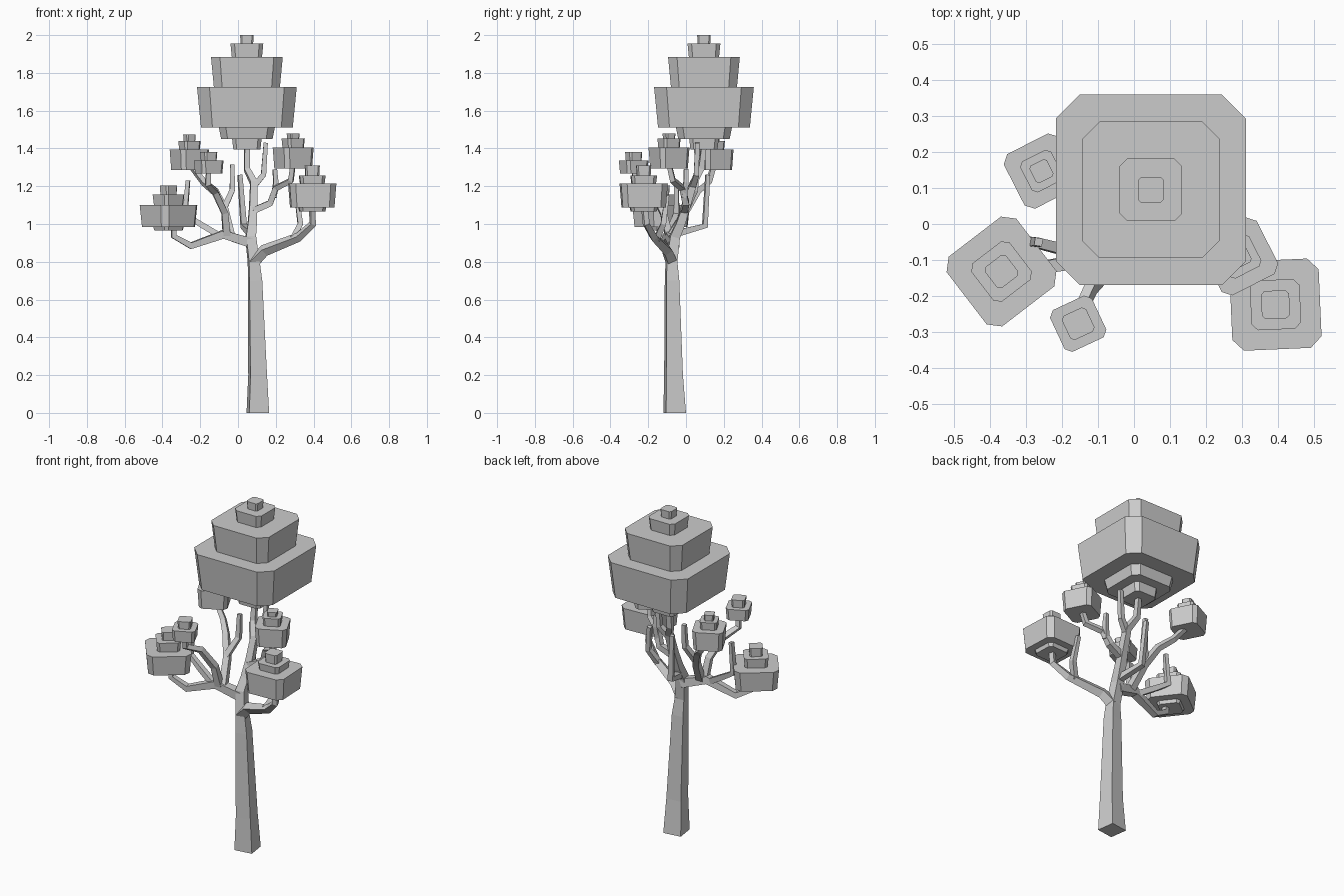
import bpy, bmesh, math
from mathutils import Vector, Matrix


def finish(name, bm):
    bmesh.ops.recalc_face_normals(bm, faces=bm.faces)
    me = bpy.data.meshes.new(name)
    bm.to_mesh(me)
    bm.free()
    ob = bpy.data.objects.new(name, me)
    bpy.context.collection.objects.link(ob)
    return ob


def skin(bm, rings):
    """Join rings of points into a closed, capped tube."""
    rings = [[bm.verts.new(p) for p in r] for r in rings]
    n = len(rings[0])
    for a, b in zip(rings, rings[1:]):
        for i in range(n):
            j = (i + 1) % n
            bm.faces.new((a[i], a[j], b[j], b[i]))
    bm.faces.new(rings[0][::-1])
    bm.faces.new(rings[-1])


def limb(name, pts):
    """Four-sided tapering branch through (x, y, z, half width) points."""
    bm = bmesh.new()
    P = [Vector(p[:3]) for p in pts]
    dirs = [(b - a).normalized() for a, b in zip(P, P[1:])]
    side = Vector((math.cos(math.radians(8)), math.sin(math.radians(8)), 0))
    if abs(side.dot(dirs[0])) > 0.8:
        side = Vector((0, 1, 0))
    rings = []
    for i, p in enumerate(P):
        t = (dirs[max(i - 1, 0)] + dirs[min(i, len(dirs) - 1)]).normalized()
        if i == 0 and p.z == 0:
            t = Vector((0, 0, 1))
        side = (side - t * side.dot(t)).normalized()
        up, r = t.cross(side), pts[i][3]
        rings.append([p + (side * a + up * b) * r
                      for a, b in ((-1, -1), (1, -1), (1, 1), (-1, 1))])
    skin(bm, rings)
    finish(name, bm)


def crown(name, x, y, angle, tiers):
    """Stack of flared, corner-cut square blocks: (bottom z, top z, half width)."""
    bm = bmesh.new()
    rot = Matrix.Rotation(math.radians(angle), 3, 'Z')
    for z0, z1, h in tiers:
        rings = []
        for z, s in ((z0, h * 0.92), (z1, h)):
            c = s * 0.75
            rings.append([rot @ Vector((a, b, 0)) + Vector((x, y, z)) for a, b in
                          ((s, -c), (s, c), (c, s), (-c, s),
                           (-s, c), (-s, -c), (-c, -s), (c, -s))])
        skin(bm, rings)
    finish(name, bm)


# Trunk and central leader
limb("trunk", [(.105, -.06, 0, .053), (.104, -.066, .2, .044), (.09, -.074, .7, .034),
               (.083, -.077, .8, .028), (.067, -.06, .93, .026), (.075, -.03, 1.0, .023),
               (.08, 0, 1.09, .02), (.083, .04, 1.22, .018), (.047, .08, 1.29, .015),
               (.047, .095, 1.42, .013)])
limb("leader_fork", [(.083, .035, 1.2, .016), (.135, .055, 1.26, .014), (.147, .06, 1.43, .011)])

# Right-hand branches
limb("lower_right_branch", [(.08, -.077, .8, .026), (.14, -.1, .86, .023), (.32, -.17, .93, .018),
                            (.395, -.21, 1.0, .015), (.393, -.222, 1.1, .013)])
limb("lower_right_fork", [(.29, -.155, .92, .016), (.33, -.12, 1.0, .014), (.31, -.1, 1.15, .011)])
limb("upper_right_branch", [(.08, -.01, 1.07, .018), (.17, 0, 1.11, .017), (.2, -.02, 1.19, .015),
                            (.28, -.07, 1.23, .014), (.292, -.09, 1.32, .012)])
limb("upper_right_fork", [(.19, -.01, 1.14, .014), (.2, 0, 1.22, .013), (.195, 0, 1.29, .011)])

# Left-hand branches
limb("lower_left_branch", [(.068, -.06, .9, .026), (-.08, -.09, .945, .022), (-.25, -.12, .885, .017),
                           (-.34, -.14, .935, .014), (-.34, -.14, 1.0, .013)])
limb("lower_left_fork", [(-.1, -.09, .94, .016), (-.2, -.07, 1.0, .015), (-.28, -.05, 1.05, .014),
                         (-.265, -.05, 1.23, .011)])
limb("front_left_branch", [(-.06, -.09, .94, .019), (-.07, -.12, 1.06, .017), (-.12, -.18, 1.17, .015),
                           (-.16, -.265, 1.21, .014), (-.155, -.276, 1.29, .012)])
limb("back_left_branch", [(-.04, -.08, .94, .02), (-.07, 0, 1.07, .018), (-.12, .06, 1.17, .016),
                          (-.18, .12, 1.22, .014), (-.25, .147, 1.31, .012)])
limb("back_left_fork", [(-.075, 0, 1.08, .016), (-.03, .05, 1.18, .014), (-.03, .06, 1.315, .011)])
limb("back_branch", [(.07, -.05, .95, .018), (.03, .1, .99, .015), (.01, .115, 1.26, .011)])

# Stepped leaf crowns
crown("top_crown", .047, .095, 0,
      [(1.395, 1.45, .078), (1.45, 1.51, .148), (1.51, 1.725, .264), (1.725, 1.885, .19),
       (1.885, 1.955, .087), (1.955, 2.0, .036)])
crown("lower_left_crown", -.368, -.132, 37.5,
      [(.965, .985, .065), (.985, 1.1, .122), (1.1, 1.155, .067), (1.155, 1.205, .037)])
crown("lower_right_crown", .393, -.224, 2.5,
      [(1.065, 1.087, .072), (1.087, 1.215, .124), (1.215, 1.257, .069), (1.257, 1.31, .039)])
crown("back_left_crown", -.257, .147, 27,
      [(1.285, 1.395, .085), (1.395, 1.44, .048), (1.44, 1.475, .027)])
crown("upper_right_crown", .292, -.09, 27,
      [(1.295, 1.405, .088), (1.405, 1.453, .05), (1.453, 1.48, .028)])
crown("front_left_crown", -.155, -.277, 25, [(1.268, 1.335, .064), (1.335, 1.38, .037)])
